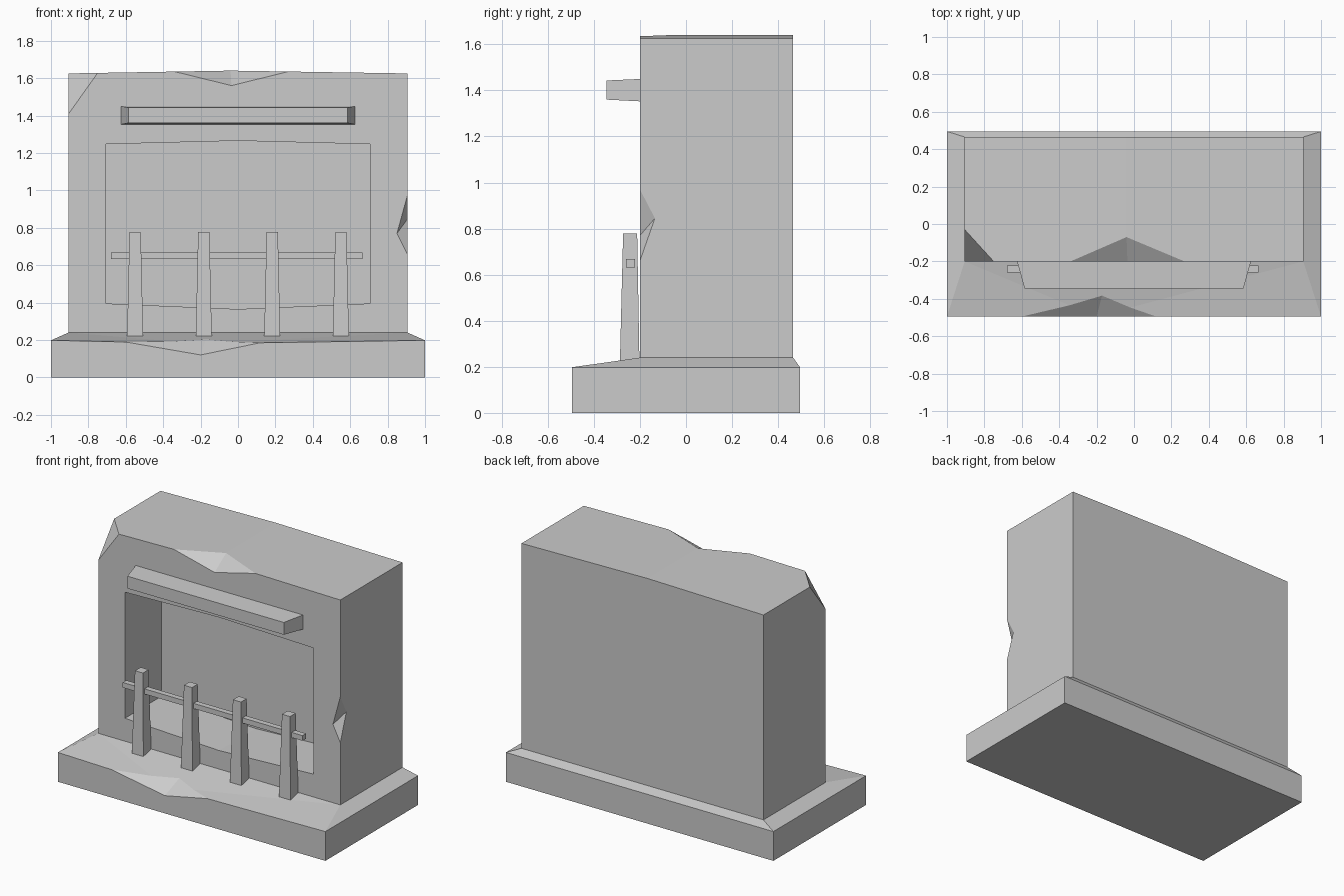
import bpy, bmesh
from mathutils import Vector

if "Cube" in bpy.data.objects:
    bpy.data.objects.remove(bpy.data.objects["Cube"])

stone = bpy.data.materials.new("stone_grey")
stone.use_nodes = True
GREY = (0.6, 0.6, 0.6, 1)
stone.diffuse_color = GREY
stone.node_tree.nodes["Principled BSDF"].inputs["Base Color"].default_value = GREY


def finish(bm, name):
    bmesh.ops.recalc_face_normals(bm, faces=bm.faces[:])
    mesh = bpy.data.meshes.new(name)
    bm.to_mesh(mesh)
    bm.free()
    mesh.materials.append(stone)
    obj = bpy.data.objects.new(name, mesh)
    bpy.context.collection.objects.link(obj)
    return obj


def prism(profile, y0, y1):
    """Extrude an x-z outline from y0 to y1."""
    bm = bmesh.new()
    face = bm.faces.new([bm.verts.new((x, y0, z)) for x, z in profile])
    ext = bmesh.ops.extrude_face_region(bm, geom=[face])["geom"]
    verts = [g for g in ext if isinstance(g, bmesh.types.BMVert)]
    bmesh.ops.translate(bm, vec=(0, y1 - y0, 0), verts=verts)
    bmesh.ops.recalc_face_normals(bm, faces=bm.faces[:])
    return bm


def hull(points, name):
    bm = bmesh.new()
    for p in points:
        bm.verts.new(p)
    bmesh.ops.convex_hull(bm, input=bm.verts[:])
    bmesh.ops.dissolve_limit(bm, angle_limit=0.002, verts=bm.verts[:], edges=bm.edges[:])
    return finish(bm, name)


def box(x0, x1, y0, y1, z):
    return [(x, y, z) for x in (x0, x1) for y in (y0, y1)]


def cut(target, cutter):
    mod = target.modifiers.new("cut", 'BOOLEAN')
    mod.operation = 'DIFFERENCE'
    mod.solver = 'EXACT'
    mod.object = cutter
    bpy.context.view_layer.objects.active = target
    bpy.ops.object.modifier_apply(modifier=mod.name)
    bpy.data.objects.remove(cutter)


def chip(target, a, b, c, d):
    """Knock a notch out of edge a-b, with its valley running from c to d."""
    a, b, c, d = map(Vector, (a, b, c, d))
    mid = (c + d) / 2
    out = [a + (a - mid) * 0.4, b + (b - mid) * 0.4,
           c + (c - d) * 0.6, d + (d - c) * 0.6]
    cut(target, hull(out, "chip_cutter"))


# Chimney block with a slightly peaked top and one broken corner
W, FRONT, BACK = 0.905, -0.2, 0.465
bm = prism([(-W, 0.1), (W, 0.1), (W, 1.625), (-0.04, 1.64), (-W, 1.625)], FRONT, BACK)
p, q, r = Vector((-0.75, FRONT, 1.628)), Vector((-W, FRONT, 1.41)), Vector((-W, -0.03, 1.625))
normal = (q - p).cross(r - p)
if normal.dot(Vector((-W, FRONT, 1.63)) - p) < 0:
    normal.negate()
cap = bmesh.ops.bisect_plane(bm, geom=bm.verts[:] + bm.edges[:] + bm.faces[:],
                             plane_co=p, plane_no=normal, clear_outer=True)["geom_cut"]
bmesh.ops.holes_fill(bm, edges=[e for e in cap if isinstance(e, bmesh.types.BMEdge)])
chimney = finish(bm, "chimney_block")

# Firebox opening
opening = [(-0.705, 0.395), (0, 0.365), (0.705, 0.395),
           (0.705, 1.247), (0, 1.265), (-0.705, 1.247)]
cut(chimney, finish(prism(opening, -0.4, 0.19), "opening_cutter"))

# Chips on the top front edge and the left front edge
chip(chimney, (-0.34, FRONT, 1.635), (0.27, FRONT, 1.635),
     (-0.035, FRONT, 1.56), (-0.04, -0.07, 1.64))
chip(chimney, (W, FRONT, 0.97), (W, FRONT, 0.66),
     (0.85, FRONT, 0.77), (W, -0.135, 0.845))

# Hearth slab: sloped shoulders and a sagging front edge
bm = bmesh.new()
bottom = [bm.verts.new(v) for v in
          [(-1, -0.495, 0), (-0.2, -0.495, 0), (1, -0.495, 0), (1, 0.495, 0), (-1, 0.495, 0)]]
rim = [bm.verts.new((v.co.x, v.co.y, 0.18 if i == 1 else 0.198)) for i, v in enumerate(bottom)]
top = [bm.verts.new((x, y, 0.24)) for x, y in
       [(-W, FRONT), (-0.2, FRONT), (W, FRONT), (W, BACK), (-W, BACK)]]
bm.faces.new(bottom)
bm.faces.new(top)
for low, high in ((bottom, rim), (rim, top)):
    for i in range(5):
        j = (i + 1) % 5
        bm.faces.new((low[i], low[j], high[j], high[i]))
bmesh.ops.triangulate(bm, faces=[f for f in bm.faces if len(f.verts) == 4])
hearth = finish(bm, "hearth_slab")
chip(hearth, (-0.6, -0.495, 0.189), (0.12, -0.495, 0.185),
     (-0.2, -0.495, 0.12), (-0.17, -0.38, 0.205))

# Mantel shelf, tapering towards its front
hull([(s * x, y, z) for s in (-1, 1)
      for x, y, zs in ((0.628, -0.19, (1.352, 1.45)), (0.585, -0.345, (1.36, 1.443)))
      for z in zs], "mantel_shelf")

# Fire guard: four tapered posts and a rail
for i, x in enumerate((-0.55, -0.183, 0.183, 0.55)):
    hull(box(x - 0.043, x + 0.043, -0.287, -0.202, 0.215)
         + box(x - 0.03, x + 0.03, -0.273, -0.212, 0.778), f"guard_post_{i + 1}")
hull(box(-0.68, 0.665, -0.26, -0.222, 0.632)
     + box(-0.68, 0.665, -0.26, -0.222, 0.667), "guard_rail")
